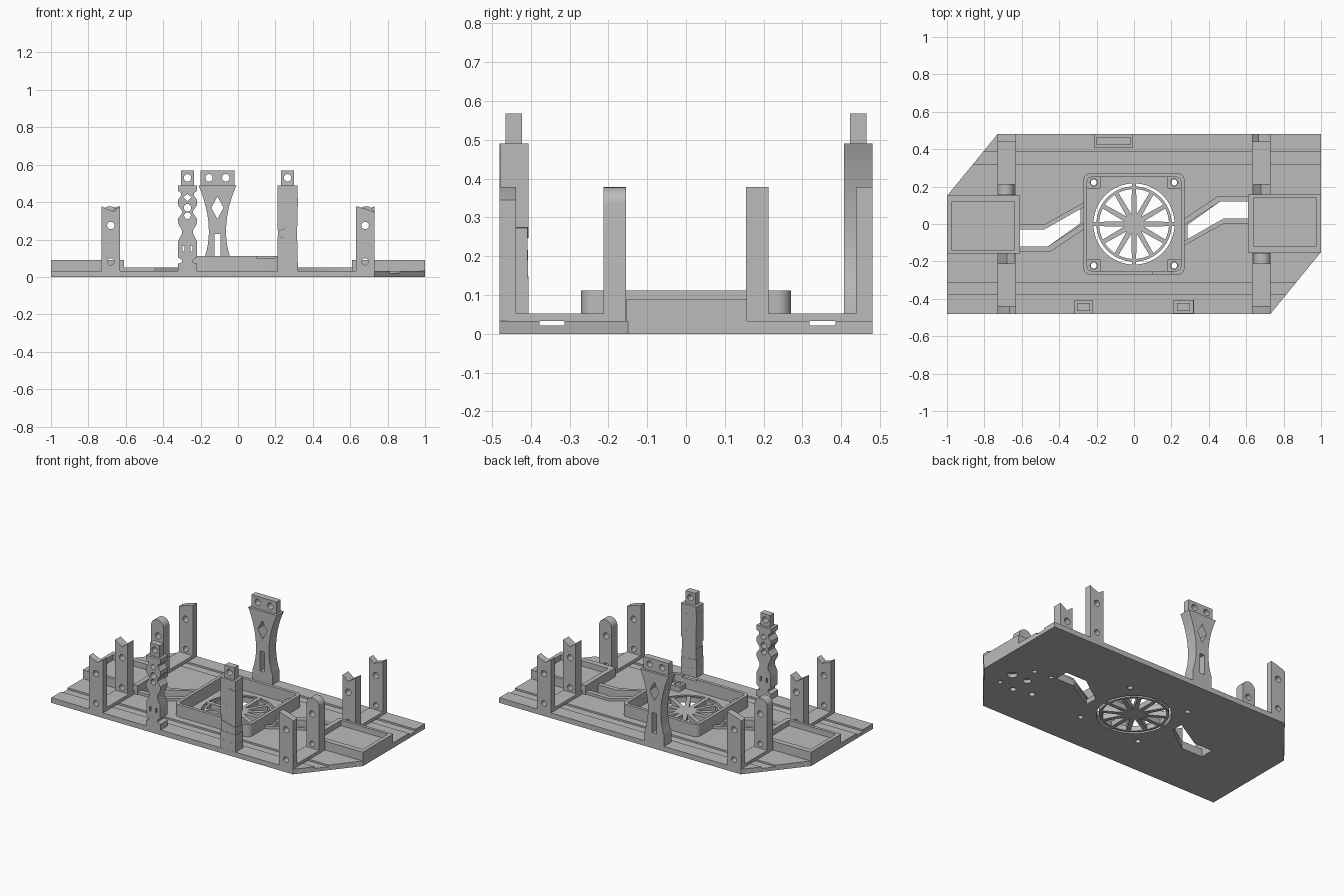
import bpy, math, random
from math import sin, cos, pi, radians

if "Cube" in bpy.data.objects:
    bpy.data.objects.remove(bpy.data.objects["Cube"])
random.seed(4)

grey = bpy.data.materials.new("light_grey")
grey.use_nodes = True
grey.diffuse_color = (0.5, 0.5, 0.5, 1)
grey.node_tree.nodes["Principled BSDF"].inputs["Base Color"].default_value = (0.5, 0.5, 0.5, 1)
parts = []


def slab(name, loops, lo, hi, upright=False):
    """Outline with holes, extruded along z (or along y when upright, loops in x-z)."""
    cu = bpy.data.curves.new(name, 'CURVE')
    cu.dimensions, cu.fill_mode, cu.extrude = '2D', 'BOTH', (hi - lo) / 2
    for loop in loops:
        sp = cu.splines.new('POLY')
        sp.points.add(len(loop) - 1)
        for p, (x, y) in zip(sp.points, loop):
            p.co = (x, y, 0, 1)
        sp.use_cyclic_u = True
    tmp = bpy.data.objects.new(name + "_curve", cu)
    bpy.context.collection.objects.link(tmp)
    me = bpy.data.meshes.new_from_object(tmp.evaluated_get(bpy.context.evaluated_depsgraph_get()))
    bpy.data.objects.remove(tmp)
    mid = (lo + hi) / 2
    for v in me.vertices:
        x, y, z = v.co
        v.co = (x, mid - z, y) if upright else (x, y, z + mid)
    me.materials.clear()
    me.materials.append(grey)
    ob = bpy.data.objects.new(name, me)
    bpy.context.collection.objects.link(ob)
    parts.append(ob)
    return ob


def rect(x0, x1, y0, y1):
    return [(x0, y0), (x1, y0), (x1, y1), (x0, y1)]


def circle(x, y, r, n=24):
    return [(x + r * cos(2 * pi * i / n), y + r * sin(2 * pi * i / n)) for i in range(n)]


def sector(r0, r1, a0, a1, n=10):
    arc = [radians(a0 + (a1 - a0) * i / n) for i in range(n + 1)]
    return [(r1 * cos(a), r1 * sin(a)) for a in arc] + [(r0 * cos(a), r0 * sin(a)) for a in reversed(arc)]


def rounded(h, r):
    """Rounded square, counter-clockwise from the bottom right corner."""
    pts = []
    for k, (sx, sy) in enumerate([(1, -1), (1, 1), (-1, 1), (-1, -1)]):
        for i in range(6):
            a = radians(-90 + 90 * k + 18 * i)
            pts.append((sx * (h - r) + r * cos(a), sy * (h - r) + r * sin(a)))
    return pts


def turn(pts, s):
    return [(s * x, s * y) for x, y in pts]


# Base plate: a cut-cornered outline sliced into bands, with long grooves between the bands
def band(y0, y1):
    def right(y):
        return 1 if y >= -0.15 else 0.73 + (y + 0.48) * 0.27 / 0.33

    def left(y):
        return -right(-y)
    pts = [(right(y0), y0)]
    if y0 < -0.15 < y1:
        pts.append((1, -0.15))
    pts += [(right(y1), y1), (left(y1), y1)]
    if y0 < 0.15 < y1:
        pts.append((-1, 0.15))
    return pts + [(left(y0), y0)]


cable_slot = [(-.61, -.03), (-.48, -.03), (-.285, .085), (-.285, .005), (-.46, -.12), (-.61, -.12)]
through = [turn(cable_slot, s) for s in (1, -1)]
for k in range(12):
    a = 30 * k
    through.append([(0.055 * cos(radians(a + 15)), 0.055 * sin(radians(a + 15)))] +
                   [(0.187 * cos(radians(a + d)), 0.187 * sin(radians(a + d))) for d in (3.5, 9, 15, 21, 26.5)])
for k in range(4):
    through.append(sector(0.201, 0.217, 90 * k + 3, 90 * k + 87, 16))
bosses = [(sx * 0.215, sy * 0.222) for sx in (1, -1) for sy in (1, -1)]
through += [circle(x, y, 0.016) for x, y in bosses]
sockets = [circle(x, y, r, 16) for x, y, r in
           [(.83, -.10, .03), (.72, -.10, .025), (.60, -.20, .018), (.756, .01, .014),
            (.64, .02, .014), (.72, -.225, .018), (.83, -.21, .014)]]
slab("base_lower", [band(-.48, .48)] + through + sockets, 0, .022)
slab("base_middle", [band(-.313, .318)] + through, .022, .033)
slab("base_front_strip", [band(-.48, -.378)], .022, .033)
slab("base_back_strip", [band(.385, .48)], .022, .033)

# Walls beside the cable slots
upper_wall = [(-.61, 0), (-.475, 0), (-.27, .115), (-.27, .09), (-.48, -.03), (-.61, -.03)]
lower_wall = [(-.61, -.12), (-.46, -.12), (-.27, .005), (-.27, -.03), (-.45, -.15), (-.61, -.15)]
for s, side in ((1, "right"), (-1, "left")):
    slab("cable_wall_a_" + side, [turn(upper_wall, s)], .033, .05)
    slab("cable_wall_b_" + side, [turn(lower_wall, s)], .033, .05)

# Fan housing with a stepped front rim and screw bosses
outer, inner = rounded(.27, .035), rounded(.25, .02)
slab("fan_housing", [outer, inner], .033, .1)
slab("fan_rim", [[(.2, -.27)] + outer + [(.1, -.27), (.1, -.25)] + inner[::-1] + [(.2, -.25)]], .1, .112)
for x, y in bosses:
    ring = [(x + px, y + py) for px, py in rounded(.036, .012)]
    slab("fan_screw_boss", [ring, circle(x, y, .02)], .033, .065)

# End trays
for s, side in ((1, "left"), (-1, "right")):
    o, i = rect(.61, 1, -.153, .157), rect(.64, .975, -.118, .138)
    slab("tray_wall_" + side, [turn(o, s), turn(i, s)], .033, .09)
    slab("tray_floor_" + side, [turn(i, s)], .033, .055)

# Corner brackets: a floor, an outer post and an inner post
for sx in (1, -1):
    for sy in (1, -1):
        def post(name, x0, x1, top, ya, yb):
            loop = [(sx * x, z) for x, z in [(x0, .033)] + top + [(x1, .033)]]
            holes = [circle(sx * .68, .275, .02), circle(sx * .68, .082, .018)]
            slab(name, [loop] + holes, min(sy * ya, sy * yb), max(sy * ya, sy * yb), True)
        a, b = sorted((sx * .63, sx * .73))
        c, d = sorted((sy * .155, sy * .48))
        slab("bracket_floor", [rect(a, b, c, d)], .033, .053)
        notch = [(.63, .378), (.665, .35), (.70, .362), (.73, .378)]
        slant = [(.63, .378), (.69, .362), (.73, .345)]
        post("bracket_outer_post", .63, .73, notch if sx == sy else slant, .438, .48)
        dome = [(.685 - .045 * cos(pi * i / 12), .335 + .043 * sin(pi * i / 12)) for i in range(13)]
        vee = [(.64, .378), (.68, .345), (.73, .378)]
        post("bracket_inner_post", .64, .73, vee if sx == sy else dome, .155, .213)


# Tall columns
def mirrored(cx, profile):
    return [(cx + w, z) for w, z in profile] + [(cx - w, z) for w, z in reversed(profile)]


def diamond(x, z, w, h):
    return [(x - w, z), (x, z - h), (x + w, z), (x, z + h)]


# Beaded column
bead = [(.052, .03), (.052, .07), (.03, .078), (.03, .09), (.05, .105), (.05, .19), (.03, .23),
        (.03, .25), (.052, .29), (.052, .31), (.03, .34), (.03, .355), (.052, .385), (.052, .41),
        (.034, .435), (.034, .45), (.052, .46), (.052, .49)]
cx = -.27
slab("beaded_column", [mirrored(cx, bead), diamond(cx, .425, .022, .02), circle(cx, .37, .02, 16),
                       circle(cx, .328, .018, 16), rect(cx - .027, cx - .015, .135, .165),
                       rect(cx + .015, cx + .027, .135, .165)], -.48, -.408, True)
slab("beaded_column_tab", [rect(cx - .035, cx + .035, .49, .568), circle(cx, .53, .02)], -.465, -.423, True)

# Cracked column: uneven blocks with slanted joints
cx, low = .265, (.03, .03)
for k in range(8):
    z = .03 + .46 * (k + 1) / 8
    t = random.uniform(-.016, .016) if k < 7 else 0
    high = (z - t, z + t)
    j = random.uniform(0, .005)
    slab("cracked_column_block", [[(cx - .055 + j, low[0]), (cx + .055 - j, low[1]),
                                   (cx + .055 - j, high[1]), (cx - .055 + j, high[0])]],
         -.48 + j, -.405 - j, True)
    low = high
slab("cracked_column_tab", [rect(cx - .035, cx + .035, .49, .568), circle(cx, .53, .02)], -.465, -.423, True)

# Waisted back column
cx = -.11
waist = [(.07, .03), (.07, .1)] + [(.046 + .024 * ((.24 - z) / .14) ** 2 if z < .24 else
                                   .046 + .056 * ((z - .24) / .25) ** 2, z)
                                  for z in [.1 + .0243 * i for i in range(1, 17)]] + [(.102, .49)]
slab("waisted_column", [mirrored(cx, waist), diamond(cx, .37, .033, .06),
                        rect(cx - .016, cx + .016, .1, .23)], .407, .48, True)
slab("waisted_column_tab", [rect(cx - .09, cx + .09, .49, .568), circle(cx - .045, .53, .02),
                            circle(cx + .045, .53, .02)], .423, .465, True)

# Smooth the curved sides, keep the edges sharp
bpy.ops.object.select_all(action='DESELECT')
for ob in parts:
    ob.select_set(True)
bpy.context.view_layer.objects.active = parts[0]
bpy.ops.object.shade_smooth_by_angle(angle=radians(30))
